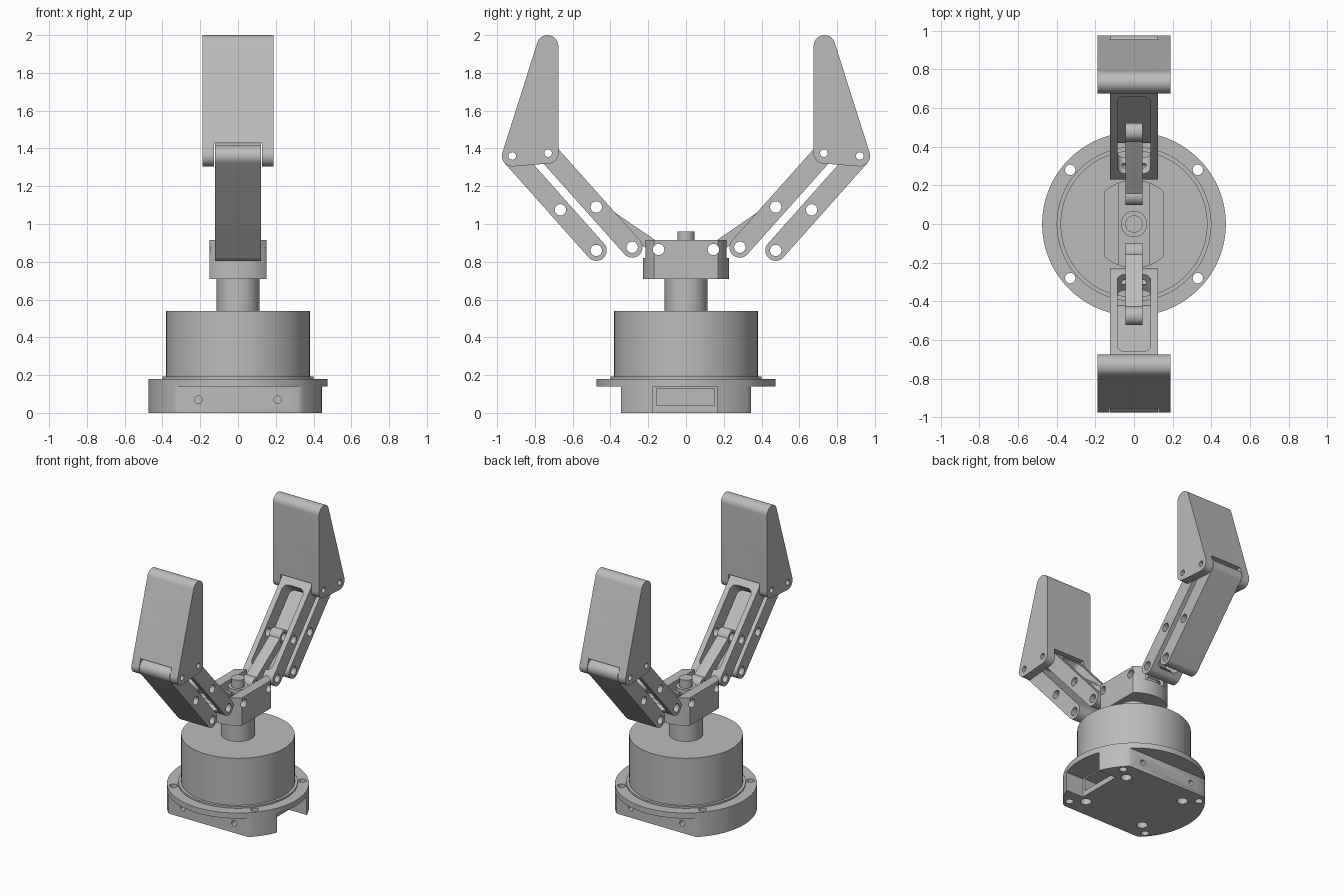
import bpy
from math import sin, cos, pi, atan2, hypot
from mathutils import Matrix, Vector
from mathutils.geometry import convex_hull_2d

cube = bpy.data.objects.get("Cube")
if cube:
    bpy.data.objects.remove(cube, do_unlink=True)

grey = bpy.data.materials.new("machined grey")
grey.use_nodes = True
GREY = (0.5, 0.5, 0.5, 1)
grey.diffuse_color = GREY
grey.node_tree.nodes["Principled BSDF"].inputs["Base Color"].default_value = GREY


def circle(u, v, r, n=64):
    return [(u + r * cos(2 * pi * i / n), v + r * sin(2 * pi * i / n)) for i in range(n)]


def rect(u0, u1, v0, v1):
    return [(u0, v0), (u1, v0), (u1, v1), (u0, v1)]


def prism(name, points, axis, lo, hi):
    """Extrude the convex outline of the points along an axis."""
    outline = [points[i] for i in convex_hull_2d([Vector(p) for p in points])]
    place = {"X": lambda u, v, d: (d, u, v),
             "Y": lambda u, v, d: (u, d, v),
             "Z": lambda u, v, d: (u, v, d)}[axis]
    n = len(outline)
    verts = [place(u, v, d) for d in (lo, hi) for u, v in outline]
    faces = [list(range(n))[::-1], list(range(n, 2 * n))]
    faces += [[i, (i + 1) % n, n + (i + 1) % n, n + i] for i in range(n)]
    area = sum(outline[i][0] * outline[(i + 1) % n][1] -
               outline[(i + 1) % n][0] * outline[i][1] for i in range(n))
    if (area < 0) != (axis == "Y"):
        faces = [f[::-1] for f in faces]
    mesh = bpy.data.meshes.new(name)
    mesh.from_pydata(verts, [], faces)
    mesh.materials.append(grey)
    obj = bpy.data.objects.new(name, mesh)
    bpy.context.collection.objects.link(obj)
    return obj


def cut(obj, *cutters):
    """Subtract each cutter, then discard it."""
    for cutter in cutters:
        mod = obj.modifiers.new("cut", "BOOLEAN")
        mod.operation, mod.solver, mod.object = "DIFFERENCE", "EXACT", cutter
        deps = bpy.context.evaluated_depsgraph_get()
        mesh = bpy.data.meshes.new_from_object(obj.evaluated_get(deps))
        obj.modifiers.clear()
        obj.data = mesh
        bpy.data.objects.remove(cutter, do_unlink=True)
    return obj


def hole(axis, u, v, r, lo=-1, hi=3):
    return prism("hole_cutter", circle(u, v, r, 32), axis, lo, hi)


def clamp(v, m):
    return max(-m, min(m, v))


parts = []

# Base: round flange over a flat-sided foot
disc = circle(0, 0, 0.475, 128)
flange = prism("base_flange", disc, "Z", 0.14, 0.18)
foot = prism("base_foot", [(x, clamp(y, 0.345)) for x, y in disc], "Z", 0, 0.14)

# Cable notch and socket on the side of the foot
cut(foot, prism("notch_cutter", rect(0.3, 0.6, -0.175, 0.165), "Z", -0.1, 0.139),
    prism("socket_cutter", rect(-0.155, 0.15, 0.04, 0.13), "X", 0.17, 0.6))

# Mounting holes
for sx in (-1, 1):
    for sy in (-1, 1):
        cut(flange, hole("Z", sx * 0.33, sy * 0.28, 0.027))
        cut(foot, hole("Z", sx * 0.33, sy * 0.28, 0.027),
            hole("Z", sx * 0.245, sy * 0.21, 0.037, -0.1, 0.06))
        ends = sorted((sy * 0.25, sy * 0.5))
        cut(foot, hole("Y", sx * 0.21, 0.07, 0.02, *ends))
parts += [flange, foot]

# Motor body and output shaft
parts += [prism("motor_collar", circle(0, 0, 0.4, 128), "Z", 0.18, 0.193),
          prism("motor_body", circle(0, 0, 0.38, 128), "Z", 0.19, 0.54),
          prism("output_shaft", circle(0, 0, 0.113), "Z", 0.53, 0.72)]

# Hub: clipped disc with a channel and cross pin holes
hub = prism("hub", [(clamp(x, 0.152), y) for x, y in circle(0, 0, 0.228, 128)], "Z", 0.71, 0.915)
cut(hub, prism("channel_cutter", rect(-0.08, 0.08, -0.5, 0.5), "Z", 0.82, 1.2),
    hole("X", 0.145, 0.865, 0.03), hole("X", -0.145, 0.865, 0.03))
parts += [hub,
          prism("hub_nut", circle(0, 0, 0.068), "Z", 0.81, 0.9),
          prism("hub_screw", circle(0, 0, 0.045), "Z", 0.81, 0.96)]

# Pivot points of the linkage in the side plane
HUB_PIN = (0.145, 0.865)
INNER_LOW, INNER_MID, INNER_TOP = (0.285, 0.877), (0.475, 1.09), (0.73, 1.375)
OUTER_LOW, OUTER_MID, OUTER_TOP = (0.475, 0.86), (0.665, 1.075), (0.92, 1.36)
R = 0.055


def link(name, a, b, r, half):
    return prism(name, circle(*a, r) + circle(*b, r), "X", -half, half)


# Inner link: slotted frame
inner = link("inner_link", INNER_LOW, INNER_TOP, R, 0.123)
dy, dz = INNER_TOP[0] - INNER_LOW[0], INNER_TOP[1] - INNER_LOW[1]
length = hypot(dy, dz)
corners = [p for x in (-0.045, 0.045) for s in (0.065, length - 0.085)
           for p in circle(x, s, 0.04, 32)]
slot = prism("slot_cutter", corners, "Y", -0.2, 0.2)
slot.data.transform(Matrix.Translation((0, *INNER_LOW)) @ Matrix.Rotation(-atan2(dy, dz), 4, "X"))
cut(inner, slot, hole("X", *INNER_LOW, 0.03), hole("X", *INNER_MID, 0.03),
    hole("X", *INNER_TOP, 0.02))

# Outer link: solid bar
outer = link("outer_link", OUTER_LOW, OUTER_TOP, R, 0.123)
cut(outer, hole("X", *OUTER_LOW, 0.03), hole("X", *OUTER_MID, 0.03),
    hole("X", *OUTER_TOP, 0.02))

# Drive rod: slim bar with an eye at each end
rod = link("drive_rod", HUB_PIN, INNER_MID, 0.031, 0.043)
cut(rod, hole("X", *HUB_PIN, 0.03), hole("X", *INNER_MID, 0.03))
eyes = [cut(link("drive_rod_eye", p, p, 0.048, 0.045), hole("X", *p, 0.03))
        for p in (HUB_PIN, INNER_MID)]

# Fingertip: tapered wedge with a recess for the links
tip = prism("fingertip", circle(0.733, 1.943, 0.057) + circle(*INNER_TOP, R)
            + circle(*OUTER_TOP, R), "X", -0.188, 0.188)
cut(tip, prism("recess_cutter", rect(-0.126, 0.126, 0.4, 1.2), "Z", 1.2, 1.43),
    hole("X", *INNER_TOP, 0.02), hole("X", *OUTER_TOP, 0.02))

# Opposite finger is the same set turned half way round
for obj in [inner, outer, rod, tip] + eyes:
    twin = obj.copy()
    twin.data = obj.data.copy()
    twin.data.transform(Matrix.Rotation(pi, 4, "Z"))
    base = obj.name.split(".")[0]
    obj.name, twin.name = "back_" + base, "front_" + base
    bpy.context.collection.objects.link(twin)
    parts += [obj, twin]

# Smooth the round walls, keep the edges crisp
bpy.ops.object.select_all(action="DESELECT")
for obj in parts:
    obj.select_set(True)
bpy.context.view_layer.objects.active = parts[0]
bpy.ops.object.shade_smooth_by_angle()
